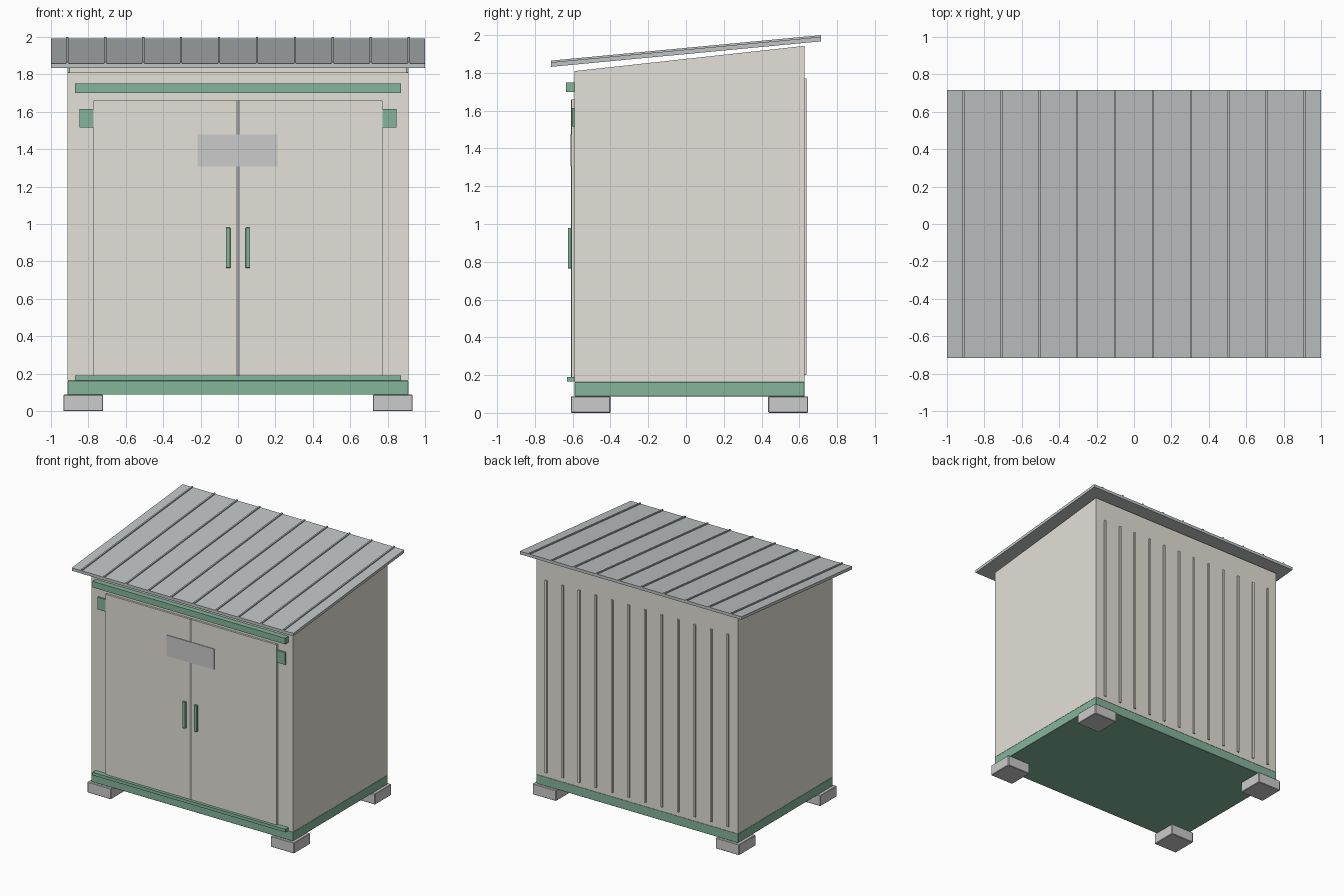
import bpy, math
from mathutils import Vector

if "Cube" in bpy.data.objects:
    bpy.data.objects.remove(bpy.data.objects["Cube"])


def material(name, rgb):
    m = bpy.data.materials.new(name)
    m.diffuse_color = (*rgb, 1)
    m.use_nodes = True
    m.node_tree.nodes["Principled BSDF"].inputs["Base Color"].default_value = m.diffuse_color
    return m


CREAM = material("cream_panel", (0.77, 0.75, 0.68))
GREEN = material("green_trim", (0.23, 0.46, 0.33))
ROOF = material("roof_grey", (0.52, 0.55, 0.55))
DARK = material("dark_seam", (0.36, 0.36, 0.35))
STONE = material("foot_stone", (0.63, 0.62, 0.60))
PLATE = material("plate_grey", (0.68, 0.68, 0.70))


def mesh_object(name, verts, faces, mat, bevel=0):
    me = bpy.data.meshes.new(name)
    me.from_pydata(verts, [], faces)
    me.materials.append(mat)
    ob = bpy.data.objects.new(name, me)
    bpy.context.collection.objects.link(ob)
    if bevel:
        mod = ob.modifiers.new("soft_edges", 'BEVEL')
        mod.width, mod.segments = bevel, 1
    return ob


def prism(name, profile, x0, x1, mat, bevel=0):
    """Extrude a counter-clockwise (y, z) profile along x."""
    n = len(profile)
    verts = [(x, y, z) for x in (x0, x1) for y, z in profile]
    faces = [tuple(reversed(range(n))), tuple(range(n, 2 * n))]
    faces += [(i, (i + 1) % n, n + (i + 1) % n, n + i) for i in range(n)]
    return mesh_object(name, verts, faces, mat, bevel)


def box(name, x0, x1, y0, y1, z0, z1, mat, bevel=0):
    return prism(name, [(y0, z0), (y1, z0), (y1, z1), (y0, z1)], x0, x1, mat, bevel)


W, YF, YB = 0.91, -0.59, 0.628   # half width, front and back of the body
EAVE, RIDGE = 1.81, 1.943        # wall height at the front and at the back

# Feet, base frame and body
for i, (y0, y1) in enumerate([(-0.61, -0.40), (0.435, 0.647)]):
    for side, s in (("left", -1), ("right", 1)):
        xa, xb = sorted((s * 0.72, s * 0.933))
        box(f"{('front', 'back')[i]}_{side}_foot", xa, xb, y0, y1, 0, 0.088, STONE, 0.004)
box("base_frame", -W, W, YF, YB, 0.088, 0.163, GREEN, 0.002)
box("body", -W, W, YF, YB, 0.163, EAVE, CREAM)

# Sloped gable plates and the raised strip on top of the back wall
for side, s in (("left", -1), ("right", 1)):
    xa, xb = sorted((s * W, s * (W - 0.012)))
    prism(f"{side}_gable", [(YF + 0.005, EAVE), (YB, EAVE), (YB, RIDGE)], xa, xb, CREAM)
box("back_upper_panel", -W + 0.012, W - 0.012, YB - 0.012, YB, EAVE, RIDGE - 0.002, CREAM)

# Vertical ribs on the back wall
for i in range(12):
    x = -0.82 + i * 1.64 / 11
    box(f"back_rib_{i + 1}", x - 0.008, x + 0.008, YB, YB + 0.011, 0.20, 1.77, CREAM)

# Doors with handles, hinge brackets and the centre seam
for side, s in (("left", -1), ("right", 1)):
    def span(a, b):
        return sorted((s * a, s * b))
    box(f"{side}_door", *span(0.01, 0.773), -0.606, YF, 0.185, 1.66, CREAM)
    box(f"{side}_handle", *span(0.04, 0.065), -0.626, -0.606, 0.765, 0.98, GREEN, 0.002)
    box(f"{side}_bracket", *span(0.773, 0.847), -0.603, YF, 0.0 + 1.515, 1.615, GREEN)
box("door_seam", -0.01, 0.01, -0.608, YF, 0.185, 1.66, DARK)
box("sign_plate", -0.215, 0.212, -0.612, -0.606, 1.308, 1.477, PLATE)

# Sliding rails above and below the doors
box("top_rail", -0.87, 0.87, -0.634, YF, 1.70, 1.75, GREEN)
box("bottom_rail", -0.87, 0.87, -0.63, YF, 0.165, 0.19, GREEN)

# Sloped roof sheet with standing ribs
R, LOW, HIGH = 0.715, 1.856, 1.991   # half depth, top of sheet at front and back


def slope(below, above):
    return [(-R, LOW - below), (R, HIGH - below), (R, HIGH + above), (-R, LOW + above)]


prism("roof_sheet", slope(0.024, 0), -1, 1, ROOF)
for i in range(10):
    x = -0.912 + i * 1.824 / 9
    prism(f"roof_rib_{i + 1}", slope(0.002, 0.009), x - 0.006, x + 0.006, ROOF)
